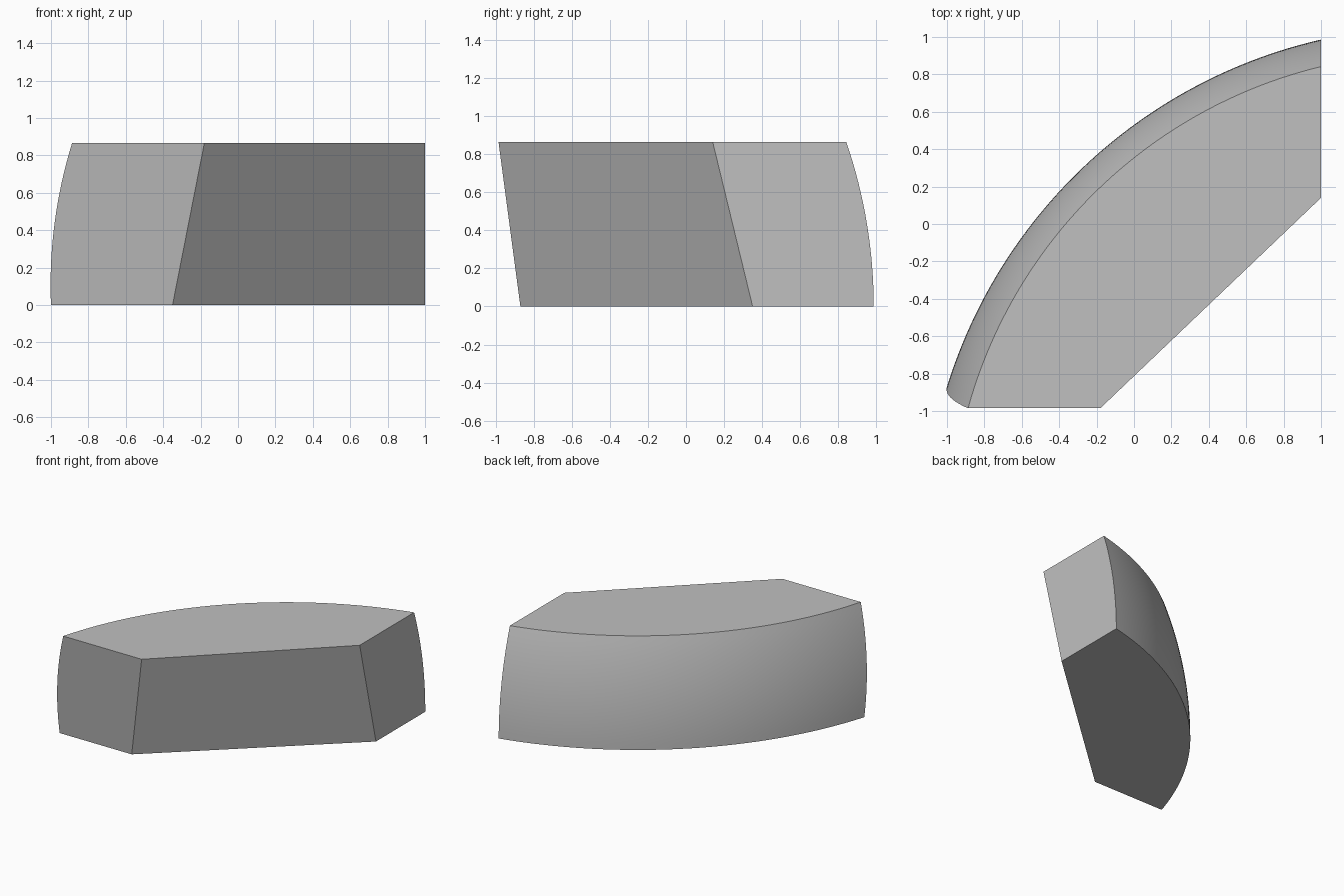
import bpy
import bmesh
import math

cube = bpy.data.objects.get("Cube")
if cube:
    bpy.data.objects.remove(cube, do_unlink=True)

HEIGHT = 0.865
RADIUS = 2.732            # sphere that carries the outer face
CX, CY = 1.61, -1.677     # sphere centre, at ground level
FRONT_LOW, FRONT_HIGH = -0.87, -0.985
END_X = 1.0
COLS, ROWS = 48, 16

stone = bpy.data.materials.new("light grey stone")
grey = (0.53, 0.53, 0.53, 1)
stone.diffuse_color = grey
stone.use_nodes = True
bsdf = stone.node_tree.nodes["Principled BSDF"]
bsdf.inputs["Base Color"].default_value = grey
bsdf.inputs["Roughness"].default_value = 0.8

bm = bmesh.new()


def outer_row(z):
    """Arc of the sphere at height z, from the leaning front end to the flat right end."""
    r = math.sqrt(RADIUS ** 2 - z ** 2)
    front_y = FRONT_LOW + (FRONT_HIGH - FRONT_LOW) * z / HEIGHT
    start = math.pi - math.asin((front_y - CY) / r)
    end = math.acos((END_X - CX) / r)
    row = []
    for i in range(COLS + 1):
        a = start + (end - start) * i / COLS
        row.append(bm.verts.new((CX + r * math.cos(a), CY + r * math.sin(a), z)))
    return row


# Curved outer face
rows = [outer_row(HEIGHT * j / ROWS) for j in range(ROWS + 1)]
for low, high in zip(rows, rows[1:]):
    for i in range(COLS):
        face = bm.faces.new((low[i], low[i + 1], high[i + 1], high[i]))
        face.smooth = True

# Inner corners
front_low = bm.verts.new((-0.35, FRONT_LOW, 0))
front_high = bm.verts.new((-0.18, FRONT_HIGH, HEIGHT))
end_low = bm.verts.new((END_X, 0.35, 0))
end_high = bm.verts.new((END_X, 0.14, HEIGHT))

# Flat inner face, bottom, top and the two ends
bm.faces.new((front_low, end_low, end_high, front_high))
bm.faces.new(rows[0] + [end_low, front_low])
bm.faces.new(rows[-1] + [end_high, front_high])
bm.faces.new([row[0] for row in rows] + [front_high, front_low])
bm.faces.new([row[-1] for row in rows] + [end_high, end_low])
bmesh.ops.recalc_face_normals(bm, faces=bm.faces[:])

mesh = bpy.data.meshes.new("curved_block")
bm.to_mesh(mesh)
bm.free()
mesh.materials.append(stone)
block = bpy.data.objects.new("curved_block", mesh)
bpy.context.collection.objects.link(block)

# Smooth outer face, crisp edges
bpy.ops.object.select_all(action='DESELECT')
block.select_set(True)
bpy.context.view_layer.objects.active = block
bpy.ops.object.shade_smooth_by_angle(angle=math.radians(30))
